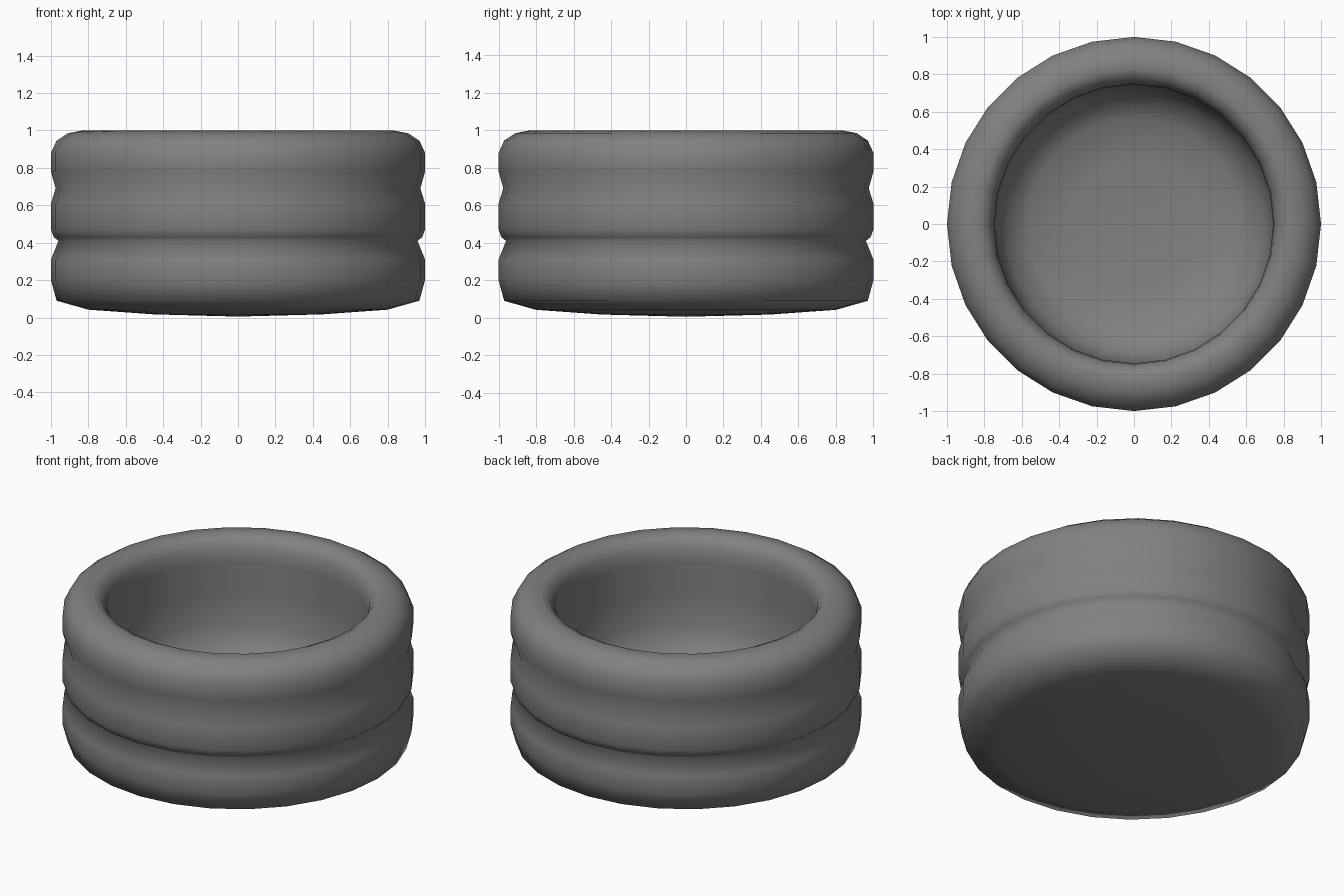
import bpy, bmesh, math
from mathutils import Matrix, Vector

cube = bpy.data.objects.get("Cube")
if cube:
    bpy.data.objects.remove(cube, do_unlink=True)

SIDES = 28

# Material
grey = bpy.data.materials.new("dark_grey_rubber")
grey.use_nodes = True
COLOUR = (0.22, 0.22, 0.22, 1)
grey.diffuse_color = COLOUR
grey.node_tree.nodes["Principled BSDF"].inputs["Base Color"].default_value = COLOUR

# Profile (radius, height): underside, ribbed wall, rounded rim, bowl
underside = [(0, 0.005), (0.45, 0.017), (0.8, 0.042), (0.97, 0.09)]
lower_band = [(1, 0.2), (1, 0.31), (0.96, 0.41)]
upper_band = [(0.985, 0.43), (1, 0.47), (1, 0.61), (0.975, 0.69), (1, 0.78), (1, 0.88)]
rim = [(0.97, 0.945), (0.91, 0.985), (0.83, 1), (0.78, 0.975), (0.75, 0.92)]
bowl = [(0.745, 0.84), (0.75, 0.65), (0.74, 0.45), (0.69, 0.31), (0.57, 0.23), (0.35, 0.2), (0, 0.195)]


def lathe(name, profile, sides, material):
    """Revolve a profile around z into one smooth closed object."""
    bm = bmesh.new()
    verts = [bm.verts.new((0, r, z)) for r, z in profile]
    edges = [bm.edges.new(pair) for pair in zip(verts, verts[1:])]
    bmesh.ops.spin(bm, geom=verts + edges, cent=(0, 0, 0), axis=(0, 0, 1),
                   angle=math.tau, steps=sides, use_merge=False)
    bmesh.ops.remove_doubles(bm, verts=bm.verts, dist=0.0005)
    bmesh.ops.recalc_face_normals(bm, faces=bm.faces)
    for face in bm.faces:
        face.smooth = True
    mesh = bpy.data.meshes.new(name)
    bm.to_mesh(mesh)
    bm.free()
    mesh.materials.append(material)
    obj = bpy.data.objects.new(name, mesh)
    bpy.context.collection.objects.link(obj)
    return obj


lathe("ribbed_bowl", underside + lower_band + upper_band + rim + bowl, SIDES, grey)
